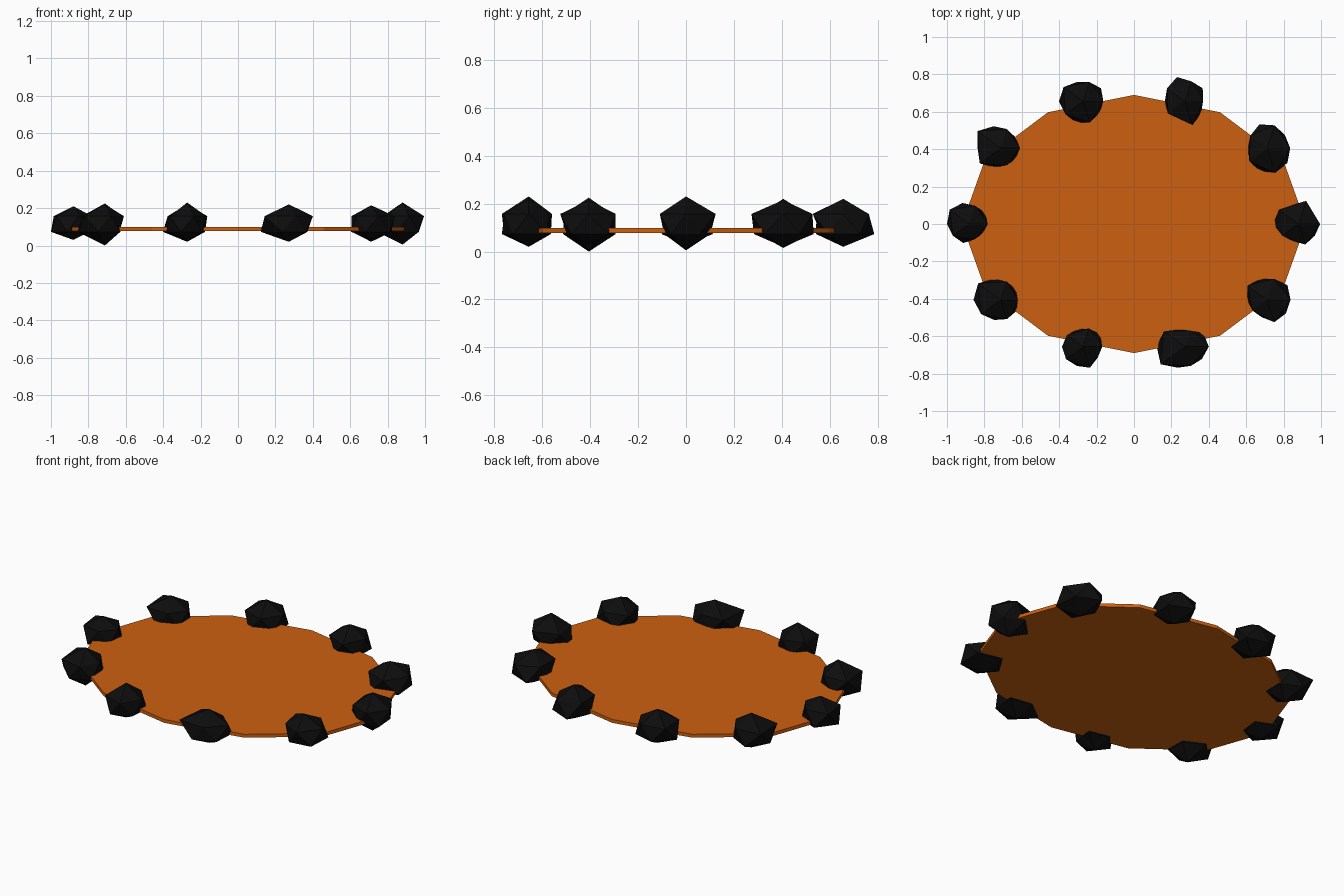
import bpy
import bmesh
import math

if "Cube" in bpy.data.objects:
    bpy.data.objects.remove(bpy.data.objects["Cube"])


def material(name, rgb):
    m = bpy.data.materials.new(name)
    m.diffuse_color = (*rgb, 1.0)
    m.use_nodes = True
    m.node_tree.nodes["Principled BSDF"].inputs["Base Color"].default_value = m.diffuse_color
    return m


def add_object(name, bm, mat):
    bmesh.ops.recalc_face_normals(bm, faces=bm.faces)
    mesh = bpy.data.meshes.new(name)
    bm.to_mesh(mesh)
    bm.free()
    mesh.materials.append(mat)
    ob = bpy.data.objects.new(name, mesh)
    bpy.context.collection.objects.link(ob)
    return ob


orange = material("glowing_orange", (0.60, 0.117, 0.005))
black = material("charcoal_black", (0.004, 0.004, 0.004))

# Thin twelve-sided oval pool
bm = bmesh.new()
bmesh.ops.create_cone(bm, cap_ends=True, segments=12, radius1=1, radius2=1, depth=0.02)
for v in bm.verts:
    a = math.radians(round(math.degrees(math.atan2(v.co.y, v.co.x)) / 30) * 30)
    v.co = (0.92 * math.cos(a), 0.69 * math.sin(a), v.co.z + 0.088)
add_object("pool", bm, orange)

# Plan radii of each rock in thousandths, every 36 degrees from +x
ROCKS = [
    (115, 96, 130, 107, 130, 135, 107, 96, 115, 107),
    (123, 118, 128, 134, 112, 102, 118, 128, 139, 134),
    (97, 118, 112, 136, 118, 107, 112, 97, 134, 107),
    (108, 118, 108, 108, 129, 129, 118, 119, 118, 108),
    (102, 97, 107, 123, 155, 124, 139, 107, 97, 97),
    (98, 102, 102, 118, 130, 120, 108, 107, 87, 87),
    (91, 97, 102, 118, 150, 146, 130, 113, 108, 102),
    (102, 112, 102, 97, 107, 113, 113, 108, 118, 97),
    (128, 123, 91, 97, 139, 150, 160, 118, 107, 112),
    (125, 134, 118, 118, 130, 107, 97, 97, 125, 124),
]
TOPS = (0.23, 0.215, 0.22, 0.22, 0.22, 0.21, 0.225, 0.23, 0.22, 0.215)
BOTTOMS = (0.005, 0.02, 0.02, 0.02, 0.015, 0.03, 0.0, 0.025, 0.02, 0.03)

# Ring of rough twenty-faced rocks around the pool edge
for i, radii in enumerate(ROCKS):
    t = math.radians(36 * i)
    cx, cy = 0.88 * math.cos(t), 0.69 * math.sin(t)
    bm = bmesh.new()
    bmesh.ops.create_icosphere(bm, subdivisions=1, radius=1)
    for v in bm.verts:
        if abs(v.co.z) > 0.9:
            v.co = (cx, cy, TOPS[i] if v.co.z > 0 else BOTTOMS[i])
        else:
            a = math.atan2(v.co.y, v.co.x)
            r = radii[round(math.degrees(a) / 36) % 10] / 1000
            z = 0.115 + (0.042 if v.co.z > 0 else -0.042)
            v.co = (cx + r * math.cos(a), cy + r * math.sin(a), z)
    add_object(f"rock_{i + 1}", bm, black)
